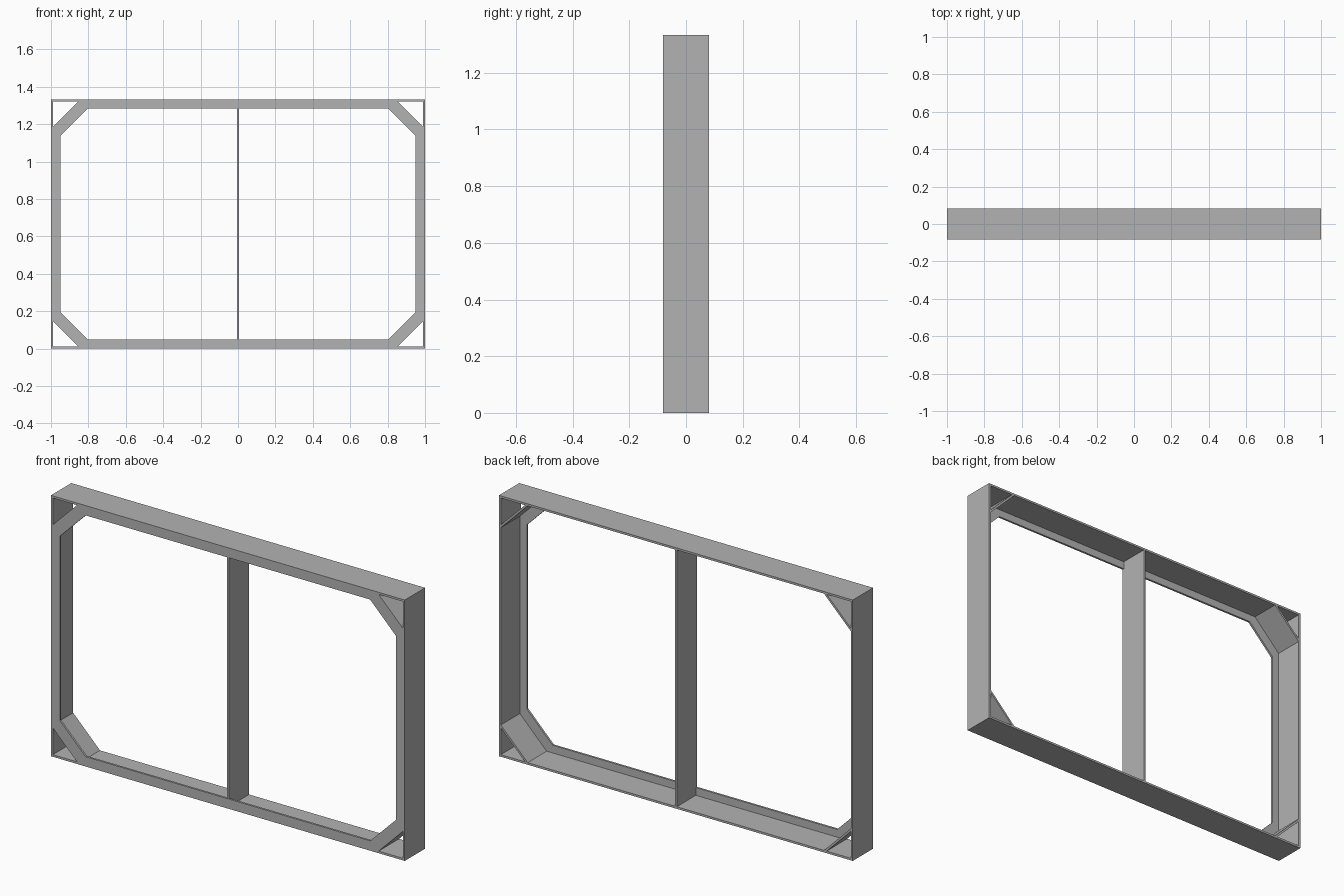
import bpy
import bmesh

if "Cube" in bpy.data.objects:
    bpy.data.objects.remove(bpy.data.objects["Cube"], do_unlink=True)

W, H = 1.0, 1.333        # half width, height
D = 0.082                # half depth
T = 0.0107               # sheet thickness
LIP = 0.05               # width of the front lip
CUT_OUT, CUT_IN = 0.158, 0.246   # corner cut lines, outer and inner

gray = bpy.data.materials.new("plain gray")
gray.use_nodes = True
gray.diffuse_color = (0.45, 0.45, 0.45, 1)
gray.node_tree.nodes["Principled BSDF"].inputs["Base Color"].default_value = gray.diffuse_color


def finish(name, bm):
    bmesh.ops.recalc_face_normals(bm, faces=bm.faces)
    mesh = bpy.data.meshes.new(name)
    bm.to_mesh(mesh)
    bm.free()
    mesh.materials.append(gray)
    obj = bpy.data.objects.new(name, mesh)
    bpy.context.collection.objects.link(obj)
    return obj


def extrude(bm, faces, depth):
    out = bmesh.ops.extrude_face_region(bm, geom=faces)
    verts = [g for g in out["geom"] if isinstance(g, bmesh.types.BMVert)]
    bmesh.ops.translate(bm, verts=verts, vec=(0, depth, 0))


def ring(name, outer, inner, y0, y1):
    """Closed band between two matching outlines in the xz plane."""
    bm = bmesh.new()
    a, b = ([bm.verts.new((x, y0, z)) for x, z in loop] for loop in (outer, inner))
    n = len(a)
    faces = [bm.faces.new((a[i], a[(i + 1) % n], b[(i + 1) % n], b[i])) for i in range(n)]
    extrude(bm, faces, y1 - y0)
    return finish(name, bm)


def prism(name, points, y0, y1):
    bm = bmesh.new()
    face = bm.faces.new([bm.verts.new((x, y0, z)) for x, z in points])
    extrude(bm, [face], y1 - y0)
    return finish(name, bm)


def rectangle(inset):
    x, lo, hi = W - inset, inset, H - inset
    return [(-x, lo), (x, lo), (x, hi), (-x, hi)]


def octagon(inset, cut):
    """Inset rectangle with corners cut along a 45 degree line."""
    c = cut - inset
    x, lo, hi = W - inset, inset, H - inset
    return [(-W + c, lo), (W - c, lo), (x, c), (x, H - c),
            (W - c, hi), (-W + c, hi), (-x, H - c), (-x, c)]


# Thin outer walls and the cut-corner lip at the front
ring("outer_wall", rectangle(0), rectangle(T), -D, D)
ring("front_lip", octagon(T, CUT_OUT), octagon(LIP, CUT_IN), -D, -D + T)

# Diagonal braces behind the lip, one per corner
near, far = CUT_OUT - T, CUT_OUT - T + T * 1.414
for side, sx in (("right", -1), ("left", 1)):
    for level, top in (("lower", False), ("upper", True)):
        corner = [(T, near), (near, T), (far, T), (T, far)]
        points = [(sx * (W - a), H - b if top else b) for a, b in corner]
        prism(f"{level}_{side}_brace", points, -D + T, D)

# Central upright divider
h = T / 2
prism("center_divider", [(-h, T), (h, T), (h, H - T), (-h, H - T)], -D + 0.001, D)
